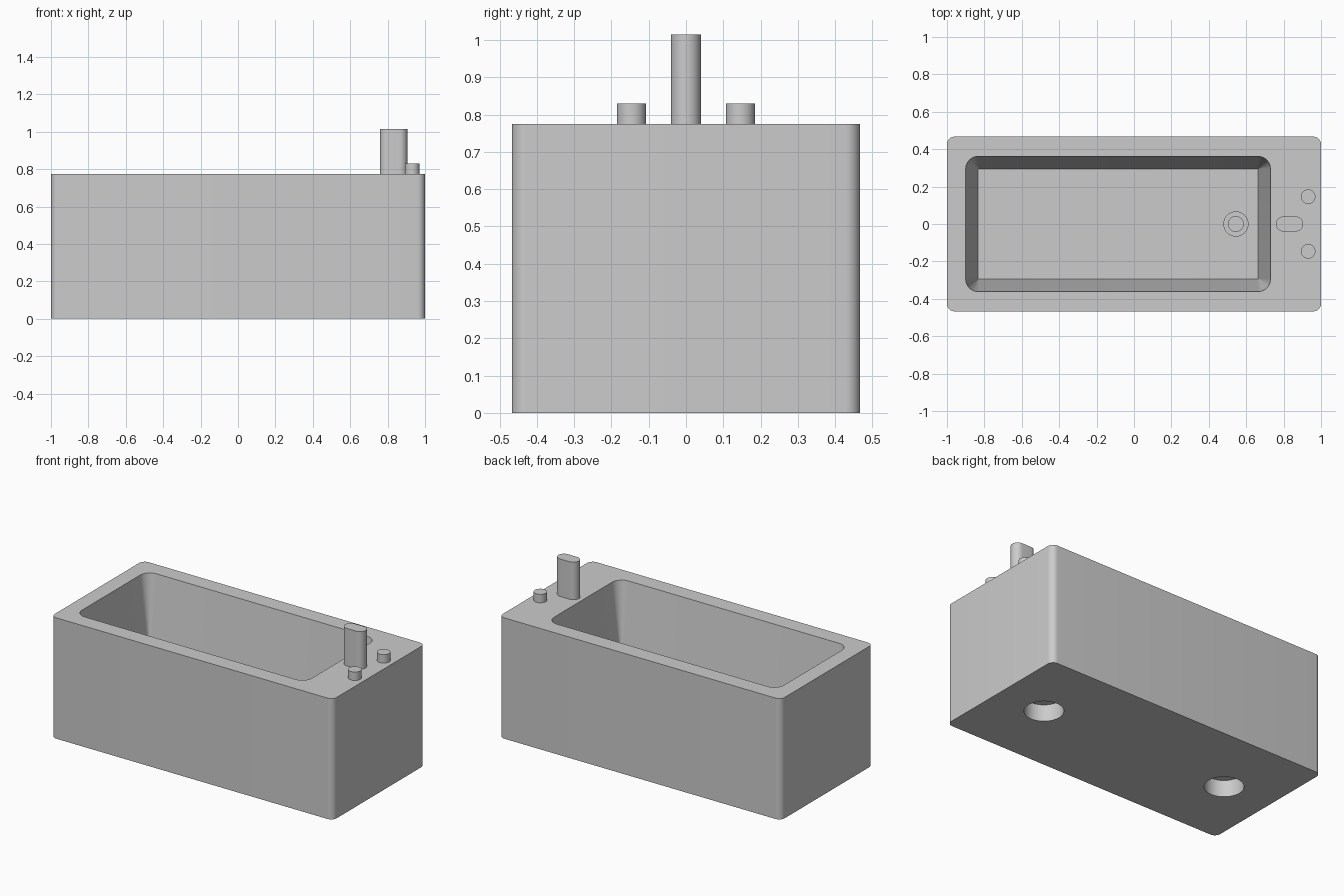
import bpy, bmesh, math

if "Cube" in bpy.data.objects:
    bpy.data.objects.remove(bpy.data.objects["Cube"])

grey = bpy.data.materials.new("light grey")
grey.diffuse_color = (0.6, 0.6, 0.6, 1)
grey.use_nodes = True
grey.node_tree.nodes["Principled BSDF"].inputs["Base Color"].default_value = grey.diffuse_color

H = 0.775        # rim height
FLOOR = 0.245    # basin floor height


def outline(cx, cy, hx, hy, r, seg=10):
    """Rounded rectangle as a list of (x, y)."""
    pts = []
    for k, (sx, sy) in enumerate([(1, 1), (-1, 1), (-1, -1), (1, -1)]):
        for i in range(seg + 1):
            a = math.pi / 2 * (k + i / seg)
            pts.append((cx + sx * (hx - r) + r * math.cos(a),
                        cy + sy * (hy - r) + r * math.sin(a)))
    return pts


def loft(name, sections):
    """Closed solid through (outline, z) sections, bottom to top."""
    bm = bmesh.new()
    rings = [[bm.verts.new((x, y, z)) for x, y in pts] for pts, z in sections]
    n = len(rings[0])
    for a, b in zip(rings, rings[1:]):
        for i in range(n):
            j = (i + 1) % n
            bm.faces.new((a[i], a[j], b[j], b[i]))
    bm.faces.new(rings[0][::-1])
    bm.faces.new(rings[-1])
    bmesh.ops.remove_doubles(bm, verts=bm.verts, dist=1e-5)
    bmesh.ops.recalc_face_normals(bm, faces=bm.faces)
    mesh = bpy.data.meshes.new(name)
    bm.to_mesh(mesh)
    bm.free()
    mesh.materials.append(grey)
    ob = bpy.data.objects.new(name, mesh)
    bpy.context.collection.objects.link(ob)
    return ob


def cylinder(name, x, y, r, z0, z1):
    pts = outline(x, y, r, r, r)
    return loft(name, [(pts, z0), (pts, z1)])


def activate(ob):
    bpy.ops.object.select_all(action='DESELECT')
    ob.select_set(True)
    bpy.context.view_layer.objects.active = ob


def cut(ob, cutter):
    cutter.hide_render = True
    mod = ob.modifiers.new("cut", 'BOOLEAN')
    mod.operation = 'DIFFERENCE'
    mod.solver = 'EXACT'
    mod.object = cutter
    activate(ob)
    bpy.ops.object.modifier_apply(modifier=mod.name)
    bpy.data.objects.remove(cutter)


# Tub block with rounded vertical corners
body = outline(0, 0, 1.0, 0.467, 0.04)
tub = loft("tub", [(body, 0), (body, H)])

# Tapered basin, corner rounding fading out toward the floor
rim = outline(-0.085, 0, 0.815, 0.362, 0.068)
base = outline(-0.085, 0, 0.748, 0.295, 0.002)
cut(tub, loft("basin_cutter", [(base, FLOOR), (rim, H), (rim, H + 0.1)]))

# Stepped drain in the basin floor
cut(tub, cylinder("drain_seat_cutter", 0.545, 0, 0.065, FLOOR - 0.015, FLOOR + 0.05))
cut(tub, cylinder("drain_hole_cutter", 0.545, 0, 0.04, FLOOR - 0.06, FLOOR + 0.05))

# Blind round sockets underneath
for x in (-0.67, 0.67):
    cut(tub, cylinder("socket_cutter", x, 0, 0.114, -0.1, 0.107))

# Spout and two tap knobs on the rim
slot = outline(0.832, 0, 0.073, 0.04, 0.04)
parts = [tub, loft("spout", [(slot, H), (slot, 1.015)])]
for side, y in (("front", -0.146), ("back", 0.146)):
    parts.append(cylinder(side + "_knob", 0.931, y, 0.039, H, 0.829))

for ob in parts:
    activate(ob)
    bpy.ops.object.shade_smooth_by_angle(angle=math.radians(30))
